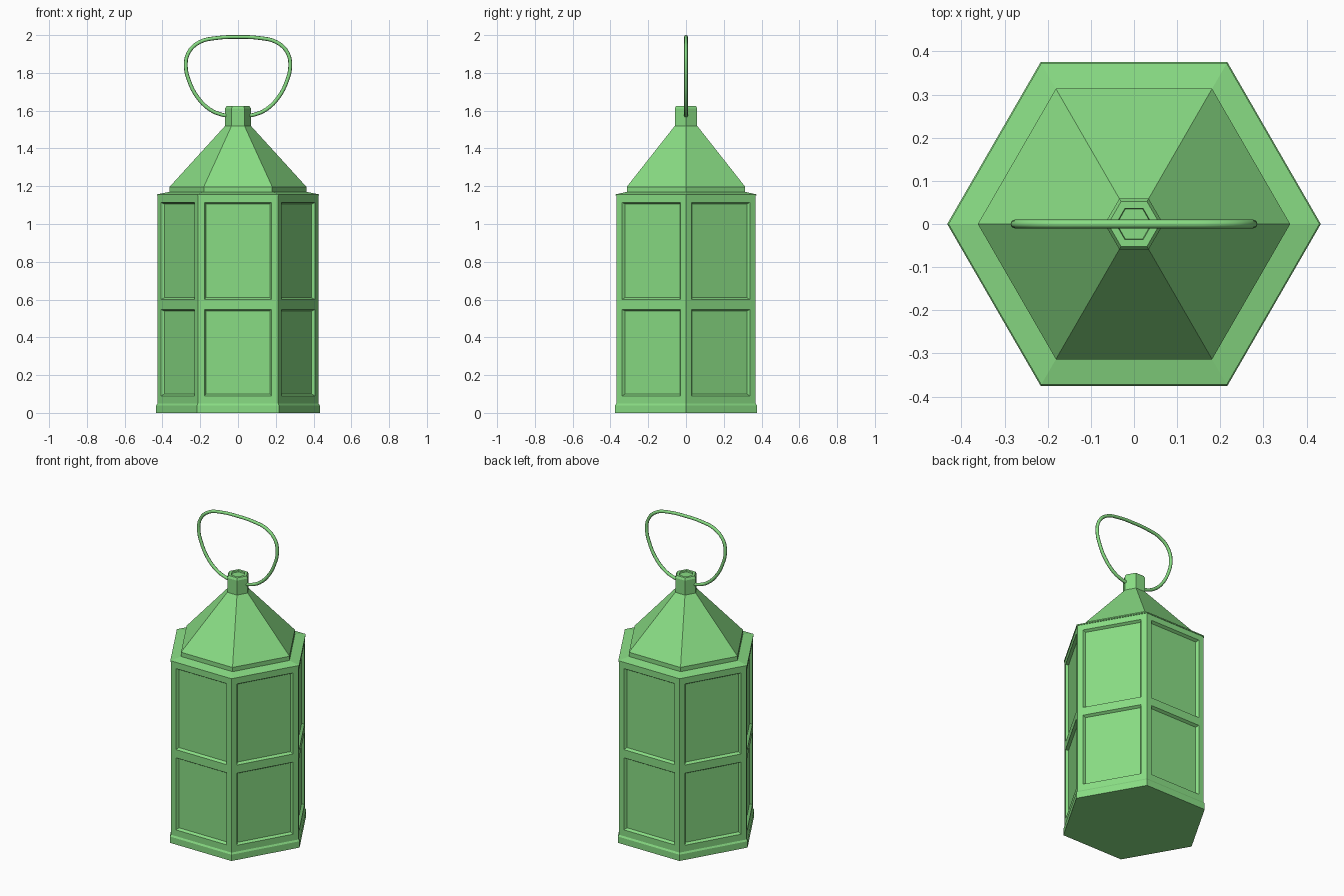
import bpy, bmesh, math
from mathutils import Vector

if "Cube" in bpy.data.objects:
    bpy.data.objects.remove(bpy.data.objects["Cube"])

green = bpy.data.materials.new("green_paint")
green.diffuse_color = (0.25, 0.72, 0.23, 1)
green.use_nodes = True
green.node_tree.nodes["Principled BSDF"].inputs["Base Color"].default_value = green.diffuse_color


def add_object(name, bm):
    bmesh.ops.recalc_face_normals(bm, faces=bm.faces)
    mesh = bpy.data.meshes.new(name)
    bm.to_mesh(mesh)
    bm.free()
    mesh.materials.append(green)
    obj = bpy.data.objects.new(name, mesh)
    bpy.context.collection.objects.link(obj)
    return obj


def hex_stack(name, profile):
    """Closed six-sided solid from (radius, height) pairs."""
    bm = bmesh.new()
    rings = [[bm.verts.new((r * math.cos(math.pi * i / 3),
                            r * math.sin(math.pi * i / 3), z)) for i in range(6)]
             for r, z in profile]
    for a, b in zip(rings, rings[1:]):
        for i in range(6):
            j = (i + 1) % 6
            bm.faces.new((a[i], a[j], b[j], b[i]))
    bm.faces.new(rings[0][::-1])
    bm.faces.new(rings[-1])
    return add_object(name, bm)


# Body: six walls, each with two recessed, sloped-edge panels
R = 0.426
bm = bmesh.new()
panels = []
us = [-R / 2, -0.178, 0.178, R / 2]
zs = [0.0, 0.09, 0.548, 0.60, 1.115, 1.155]
for k in range(6):
    ang = math.radians(30 + 60 * k)
    n = Vector((math.cos(ang), math.sin(ang), 0))
    t = Vector((-n.y, n.x, 0))
    grid = [[bm.verts.new(n * R * math.cos(math.pi / 6) + t * u + Vector((0, 0, z)))
             for u in us] for z in zs]
    for r in range(5):
        for c in range(3):
            f = bm.faces.new((grid[r][c], grid[r][c + 1],
                              grid[r + 1][c + 1], grid[r + 1][c]))
            if c == 1 and r in (1, 3):
                panels.append(f)
bmesh.ops.remove_doubles(bm, verts=bm.verts, dist=1e-4)
bm.normal_update()
bmesh.ops.inset_individual(bm, faces=panels, thickness=0.014, depth=-0.016)
# Close the ends of the body
bmesh.ops.holes_fill(bm, edges=[e for e in bm.edges if e.is_boundary], sides=0)
add_object("lantern_body", bm)

# Base plinth
hex_stack("base_plinth", [(0.433, 0), (0.433, 0.04), (0.426, 0.05)])

# Sloping rim, roof and chimney cap
hex_stack("top_rim", [(0.43, 1.15), (0.43, 1.157), (0.362, 1.17)])
hex_stack("roof", [(0.362, 1.165), (0.362, 1.197), (0.068, 1.52)])
hex_stack("chimney", [(0.068, 1.515), (0.068, 1.612), (0.06, 1.626), (0.042, 1.626), (0.04, 1.618)])

# Carrying handle: a smooth wire loop in the front plane
half = [(0.05, 1.572), (0.09, 1.580), (0.15, 1.607), (0.215, 1.672), (0.258, 1.755),
        (0.276, 1.83), (0.263, 1.905), (0.205, 1.962), (0.11, 1.985)]
path = half + [(0, 1.99)] + [(-x, z) for x, z in reversed(half)]
curve = bpy.data.curves.new("handle_path", 'CURVE')
curve.dimensions = '3D'
curve.bevel_depth = 0.01
curve.bevel_resolution = 2
curve.resolution_u = 4
curve.use_fill_caps = True
spline = curve.splines.new('BEZIER')
spline.bezier_points.add(len(path) - 1)
for p, (x, z) in zip(spline.bezier_points, path):
    p.co = (x, 0, z)
    p.handle_left_type = p.handle_right_type = 'AUTO'
curve.materials.append(green)
handle = bpy.data.objects.new("carrying_handle", curve)
bpy.context.collection.objects.link(handle)
bpy.context.view_layer.objects.active = handle
handle.select_set(True)
bpy.ops.object.convert(target='MESH')
bpy.ops.object.shade_smooth_by_angle(angle=math.radians(50))
